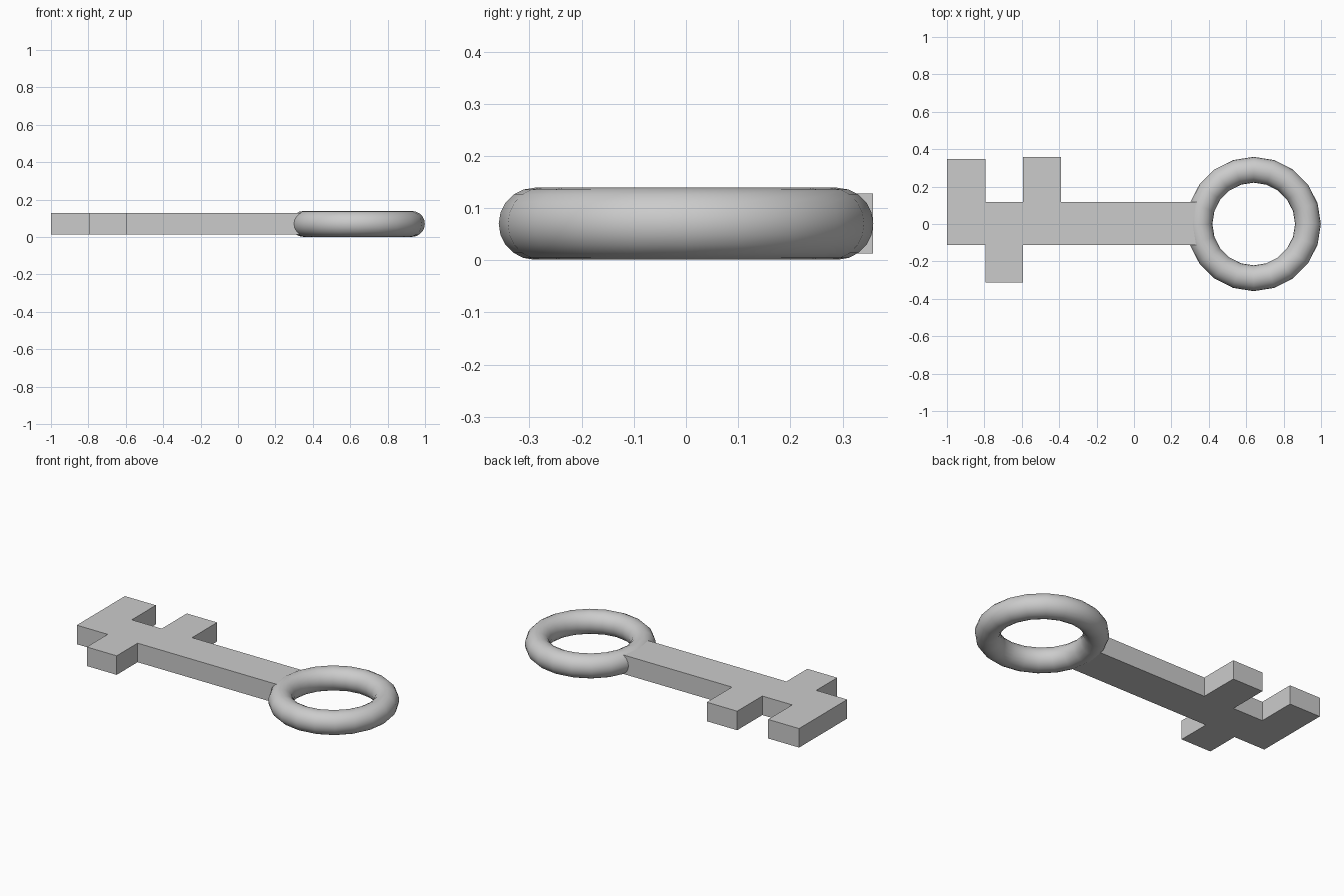
import bpy, bmesh

if "Cube" in bpy.data.objects:
    bpy.data.objects.remove(bpy.data.objects["Cube"])

# Ring handle: 20-sided smooth torus lying flat
bpy.ops.mesh.primitive_torus_add(location=(0.64, 0, 0.07), major_segments=20,
                                 minor_segments=20, major_radius=0.29, minor_radius=0.069)
ring = bpy.context.object
ring.name = "ring_handle"
bpy.ops.object.shade_smooth()

# Shaft and teeth: one flat outline extruded upward, end buried in the ring
outline = [(-1, -0.112), (-0.793, -0.112), (-0.793, -0.312), (-0.593, -0.312),
           (-0.593, -0.112), (0.355, -0.112), (0.355, 0.118), (-0.39, 0.118),
           (-0.39, 0.358), (-0.593, 0.358), (-0.593, 0.118), (-0.793, 0.118),
           (-0.793, 0.348), (-1, 0.348)]
z_low, z_high = 0.013, 0.128
bm = bmesh.new()
face = bm.faces.new([bm.verts.new((x, y, z_low)) for x, y in outline])
top = bmesh.ops.extrude_face_region(bm, geom=[face])
bmesh.ops.translate(bm, vec=(0, 0, z_high - z_low),
                    verts=[v for v in top["geom"] if isinstance(v, bmesh.types.BMVert)])
bmesh.ops.recalc_face_normals(bm, faces=bm.faces)
mesh = bpy.data.meshes.new("shaft_with_teeth")
bm.to_mesh(mesh)
bm.free()
shaft = bpy.data.objects.new("shaft_with_teeth", mesh)
bpy.context.collection.objects.link(shaft)
